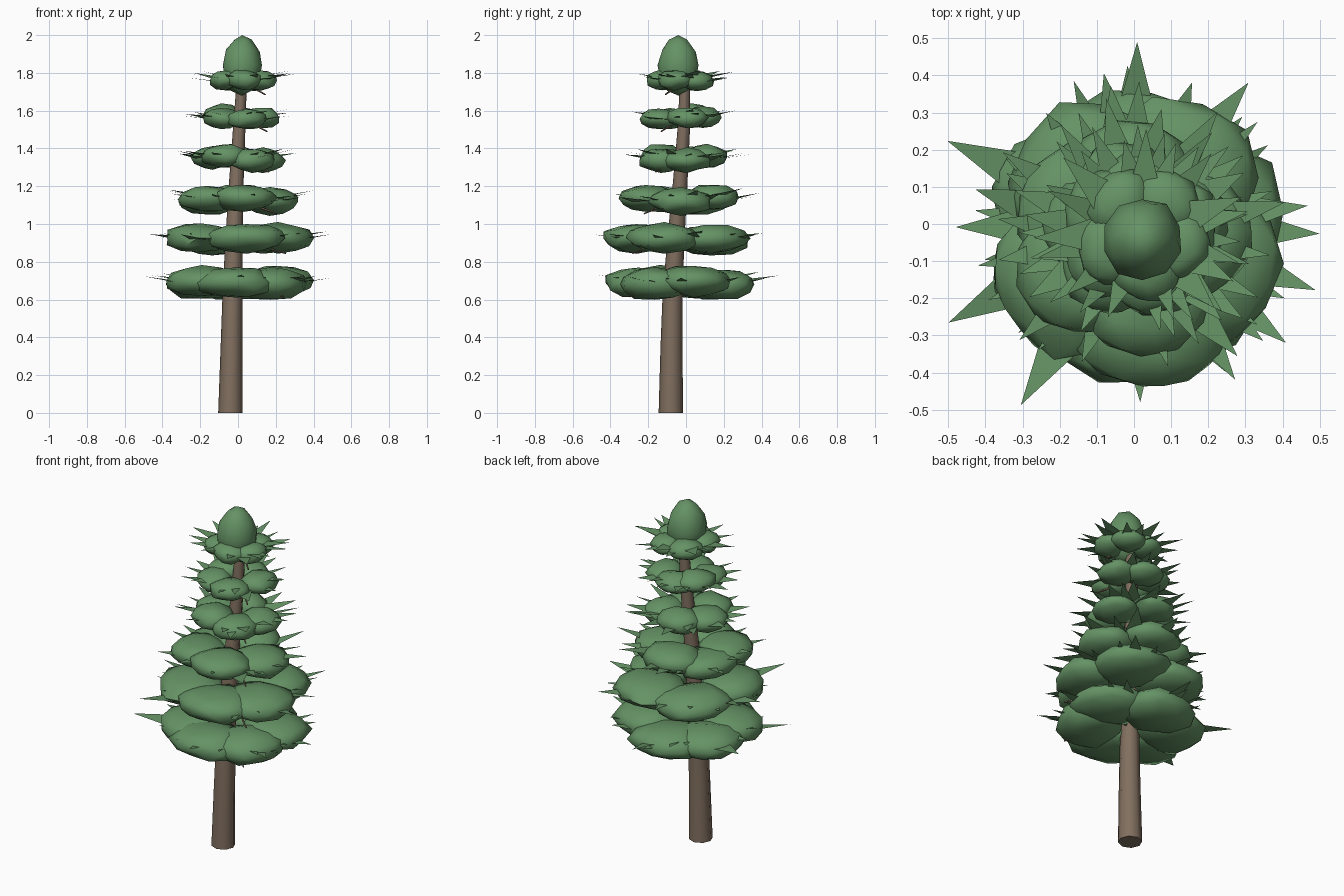
import bpy, bmesh, math, random
from mathutils import Vector

random.seed(23)
cube = bpy.data.objects.get("Cube")
if cube:
    bpy.data.objects.remove(cube, do_unlink=True)


def material(name, rgb):
    m = bpy.data.materials.new(name)
    m.use_nodes = True
    m.diffuse_color = (*rgb, 1)
    m.node_tree.nodes["Principled BSDF"].inputs["Base Color"].default_value = (*rgb, 1)
    return m


GREEN = material("pine_green", (0.13, 0.29, 0.13))
BROWN = material("bark_brown", (0.22, 0.16, 0.115))


def finish(bm, name, mat, smooth_angle=None):
    bmesh.ops.recalc_face_normals(bm, faces=bm.faces[:])
    mesh = bpy.data.meshes.new(name)
    bm.to_mesh(mesh)
    bm.free()
    mesh.materials.append(mat)
    ob = bpy.data.objects.new(name, mesh)
    bpy.context.collection.objects.link(ob)
    if smooth_angle:
        bpy.ops.object.select_all(action='DESELECT')
        ob.select_set(True)
        bpy.context.view_layer.objects.active = ob
        bpy.ops.object.shade_smooth_by_angle(angle=math.radians(smooth_angle))


def direction(deg):
    a = math.radians(deg)
    return Vector((math.cos(a), math.sin(a), 0))


def tube(bm, path, sides):
    """Closed tapered tube through (centre, radius) pairs."""
    axis = (path[-1][0] - path[0][0]).normalized()
    u = axis.orthogonal().normalized()
    v = axis.cross(u)
    rings = []
    for centre, r in path:
        rings.append([bm.verts.new(centre + r * (u * math.cos(t) + v * math.sin(t)))
                      for t in (math.tau * i / sides for i in range(sides))])
    for a, b in zip(rings, rings[1:]):
        for i in range(sides):
            j = (i + 1) % sides
            bm.faces.new((a[i], a[j], b[j], b[i]))
    bm.faces.new(rings[0][::-1])
    bm.faces.new(rings[-1])


# Leaning trunk, flat on the ground
TRUNK = [(-0.04, -0.08, 0, 0.065), (-0.034, -0.077, 0.35, 0.058), (-0.03, -0.072, 0.6, 0.053),
         (-0.022, -0.055, 0.9, 0.046), (-0.01, -0.032, 1.2, 0.039),
         (0.006, -0.012, 1.5, 0.033), (0.02, -0.005, 1.76, 0.027)]


def trunk_at(z):
    for a, b in zip(TRUNK, TRUNK[1:]):
        if z <= b[2]:
            return Vector(a[:3]).lerp(Vector(b[:3]), (z - a[2]) / (b[2] - a[2]))
    return Vector(TRUNK[-1][:3])


bm = bmesh.new()
tube(bm, [(Vector(p[:3]), p[3]) for p in TRUNK], 8)
for vert in bm.verts:
    if vert.co.z < 0.1:
        vert.co.z = 0
finish(bm, "trunk", BROWN, 50)


def pad(bm, centre, angle, size):
    """Flattened, uneven foliage clump."""
    out, side = direction(angle), direction(angle + 90)
    for vert in bmesh.ops.create_icosphere(bm, subdivisions=2, radius=1)["verts"]:
        p = vert.co * random.uniform(0.89, 1.09)
        vert.co = centre + out * p.x * size[0] + side * p.y * size[1] + Vector((0, 0, p.z * size[2]))


def needle(bm, centre, angle, tip, length, width, rise):
    """Flat triangular needle tuft pointing outward and a little up."""
    out, side = direction(angle), direction(angle + 90)
    base = centre + out * (tip - length)
    roll = Vector((0, 0, random.uniform(-0.012, 0.012)))
    bm.faces.new([bm.verts.new(p) for p in (
        base - side * width / 2 - roll, base + side * width / 2 + roll,
        centre + out * tip + Vector((0, 0, rise)))])


# x, y, z, spread, clump half height, outer needle reach, needle count, clump angles
TIERS = [
    (0.0, -0.03, 0.69, 0.40, 0.085, 0.46, 11, (18, 92, 152, 210, 266, 322)),
    (0.0, -0.045, 0.92, 0.405, 0.079, 0.46, 12, (54, 128, 208, 282, 342)),
    (-0.01, -0.04, 1.13, 0.325, 0.072, 0.42, 15, (4, 88, 150, 212, 284)),
    (0.0, -0.02, 1.35, 0.245, 0.064, 0.36, 15, (10, 105, 172, 235, 303)),
    (0.015, -0.03, 1.565, 0.215, 0.056, 0.31, 14, (20, 92, 150, 208, 285)),
    (0.025, -0.025, 1.765, 0.185, 0.054, 0.29, 14, (55, 128, 205, 275, 340)),
]
# Long needles reaching the outline, alternating over the two lowest tiers
OUTER = [(89, 0.49), (51, 0.49), (156, 0.55), (181, 0.48), (208, 0.565), (238, 0.575),
         (272, 0.48), (303, 0.5), (322, 0.52), (340, 0.52), (357, 0.5), (6, 0.47)]

for n, (x, y, z, spread, half, reach, count, angles) in enumerate(TIERS):
    centre = Vector((x, y, z))

    # Ring of clumps
    bm = bmesh.new()
    for angle in angles:
        spot = centre + direction(angle) * spread * 0.55
        spot.z += random.uniform(-0.014, 0.014)
        pad(bm, spot, angle, (spread * 0.47, spread * 0.53, half))
    finish(bm, f"foliage_tier_{n + 1}", GREEN, 60)

    # Broad needles around the rim
    bm = bmesh.new()
    if n < 2:
        for angle, tip in OUTER[n::2]:
            needle(bm, Vector((0, 0, z + random.uniform(-0.01, 0.01))), angle, tip,
                   0.23, 0.125, 0.035)
    for k in range(count):
        angle = -65 + 290 * (k + random.random()) / count
        needle(bm, centre + Vector((0, 0, random.uniform(-0.02, 0.015))), angle,
               reach * random.uniform(0.85, 1.03), 0.2, random.uniform(0.09, 0.13),
               random.uniform(0.02, 0.045))
    for angle in (240, 285):
        needle(bm, centre, angle + random.uniform(-12, 12), reach * 0.85, 0.18, 0.1, 0.03)
    finish(bm, f"needles_tier_{n + 1}", GREEN)

    # Thin branches, one of them drooping bare toward the front
    bm = bmesh.new()
    root = trunk_at(z)
    for angle in angles:
        tube(bm, [(root, 0.009), (centre + direction(angle) * spread * 0.6, 0.004)], 5)
    droop = direction(-40) * spread * 0.88 + Vector((0, 0, -0.075))
    tube(bm, [(root, 0.009), (root + droop, 0.004)], 5)
    finish(bm, f"branches_tier_{n + 1}", BROWN, 50)

# Egg-shaped crown
bm = bmesh.new()
bmesh.ops.create_icosphere(bm, subdivisions=2, radius=1)
for vert in bm.verts:
    p = vert.co.copy()
    spread = random.uniform(0.95, 1.06) * (1 - 0.16 * max(p.z, 0))
    vert.co = Vector((0.022 + p.x * 0.107 * spread, -0.04 + p.y * 0.111 * spread, 1.84 + p.z * 0.16))
finish(bm, "crown", GREEN, 60)
